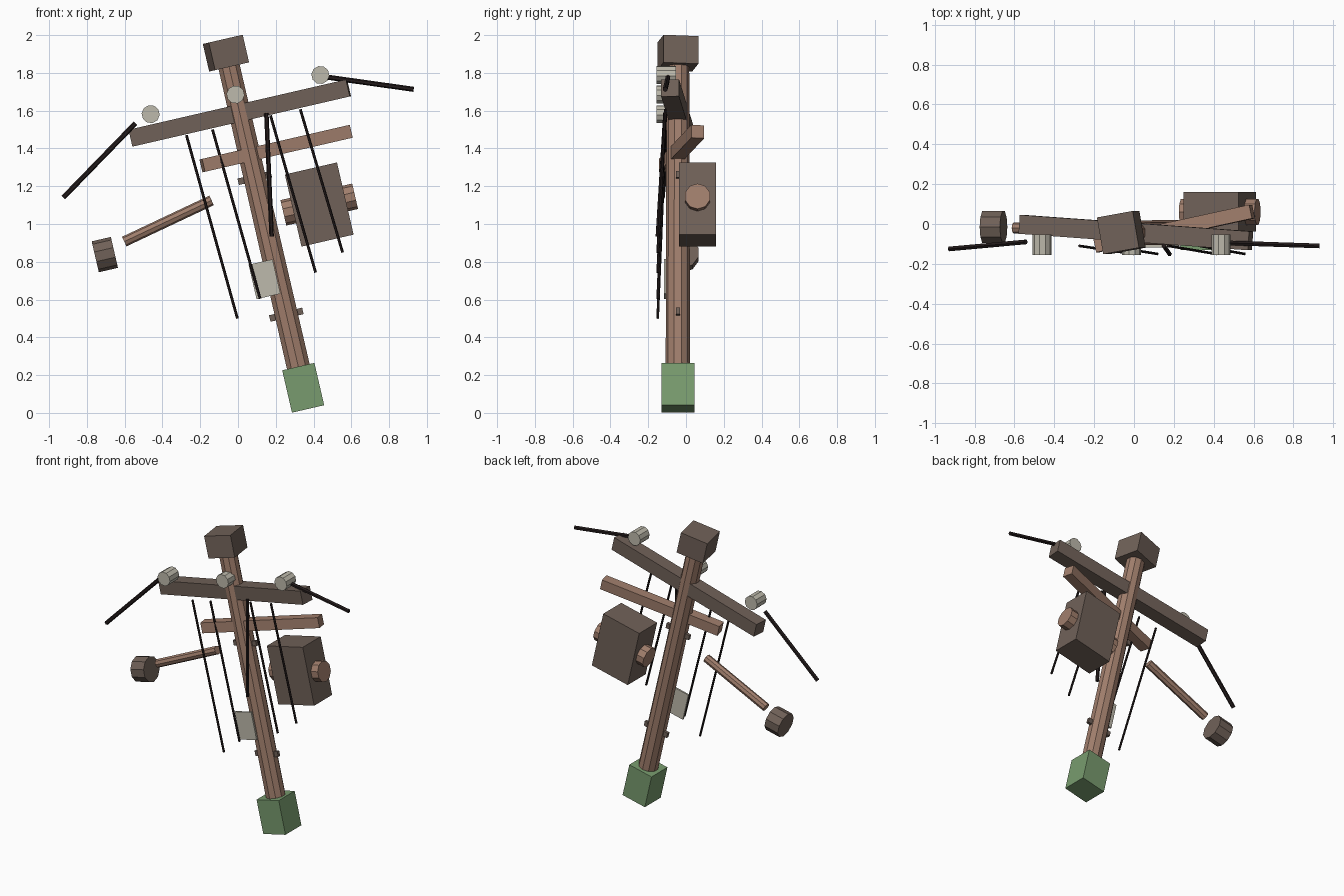
import bpy, math
from mathutils import Matrix, Vector

if "Cube" in bpy.data.objects:
    bpy.data.objects.remove(bpy.data.objects["Cube"])


def mat(name, rgb):
    m = bpy.data.materials.new(name)
    lin = [((c / 255 + 0.055) / 1.055) ** 2.4 for c in rgb]
    m.diffuse_color = (*lin, 1)
    m.use_nodes = True
    m.node_tree.nodes["Principled BSDF"].inputs["Base Color"].default_value = m.diffuse_color
    return m


DARK = mat("dark_wood", (112, 97, 88))
LIGHT = mat("light_wood", (160, 126, 108))
GREEN = mat("green_base", (120, 155, 110))
PALE = mat("pale_ceramic", (190, 186, 172))
BLACK = mat("black_cable", (35, 27, 27))

# Leaning frame: local z runs up the pole, local x along the crossarm
LEAN = Matrix.Translation((0.371, -0.043, 0.021)) @ Matrix.Rotation(math.radians(-13), 4, 'Y')


def finish(name, material, matrix):
    ob = bpy.context.object
    ob.name = name
    ob.data.materials.append(material)
    ob.matrix_world = matrix
    return ob


def box(name, material, centre, size, yaw=0):
    bpy.ops.mesh.primitive_cube_add(size=1)
    for v in bpy.context.object.data.vertices:
        v.co = [c * s for c, s in zip(v.co, size)]
    return finish(name, material, LEAN @ Matrix.Translation(centre) @ Matrix.Rotation(math.radians(yaw), 4, 'Z'))


def rod(name, material, a, b, radius, sides=8, tip=None, frame=Matrix.Identity(4)):
    a, b = Vector(a), Vector(b)
    d = b - a
    bpy.ops.mesh.primitive_cone_add(vertices=sides, radius1=radius, radius2=tip or radius, depth=d.length)
    return finish(name, material, frame @ Matrix.Translation((a + b) / 2) @ d.to_track_quat('Z', 'Y').to_matrix().to_4x4())


# Pole with its base block and cap
rod("pole", LIGHT, (0, 0, 0.1), (0, 0, 1.9), 0.065, 10, 0.06, LEAN)
box("base_block", GREEN, (0, 0, 0.115), (0.175, 0.175, 0.23))
box("pole_cap", DARK, (0, 0, 1.933), (0.187, 0.187, 0.15), 10)

# Crossarms
box("main_crossarm", DARK, (0, 0, 1.608), (1.184, 0.095, 0.092), -4)
box("lower_crossarm", LIGHT, (0.145, 0.02, 1.381), (0.82, 0.07, 0.07), 12)

# Insulators facing forward along the main crossarm
for i, x in enumerate((-0.461, 0, 0.461)):
    rod(f"insulator_{i + 1}", PALE, (x, -0.01, 1.708), (x, -0.112, 1.708), 0.048, 10, frame=LEAN)

# Climbing pegs through the pole
for i, z in enumerate((0.512, 1.255)):
    box(f"climbing_peg_{i + 1}", DARK, (0, 0, z), (0.18, 0.02, 0.035))

# Transformer box with round side bushings
box("transformer_box", DARK, (0.301, 0.104, 1.041), (0.283, 0.197, 0.392))
rod("transformer_bushing", LIGHT, (0.106, 0.104, 1.041), (0.496, 0.104, 1.041), 0.069, 10, frame=LEAN)

# Sign plate on the pole
box("sign_plate", PALE, (-0.07, -0.068, 0.721), (0.13, 0.012, 0.187))

# Lamp bracket and lamp drum
rod("lamp_bracket", LIGHT, (-0.602, -0.02, 0.907), (-0.14, -0.025, 1.125), 0.028)
drum = LEAN.inverted() @ Vector((-0.705, -0.015, 0.838))
rod("lamp_drum", DARK, drum - Vector((0.052, 0, 0)), drum + Vector((0.052, 0, 0)), 0.084, 10, frame=LEAN)

# Broken cables: start x, z, end x, z, radius, start y, end y
cables = [
    (0.475, 1.777, 0.93, 1.713, 0.0135, -0.095, -0.11),
    (-0.543, 1.533, -0.925, 1.14, 0.0135, -0.09, -0.125),
    (-0.273, 1.47, -0.003, 0.50, 0.0075, -0.11, -0.15),
    (-0.135, 1.50, 0.117, 0.605, 0.0075, -0.11, -0.15),
    (0.15, 1.586, 0.178, 0.934, 0.012, -0.11, -0.15),
    (0.172, 1.575, 0.411, 0.743, 0.0075, -0.11, -0.15),
    (0.33, 1.607, 0.554, 0.849, 0.0075, -0.11, -0.15),
]
for i, (x0, z0, x1, z1, r, y0, y1) in enumerate(cables):
    rod(f"cable_{i + 1}", BLACK, (x0, y0, z0), (x1, y1, z1), r, 6)
